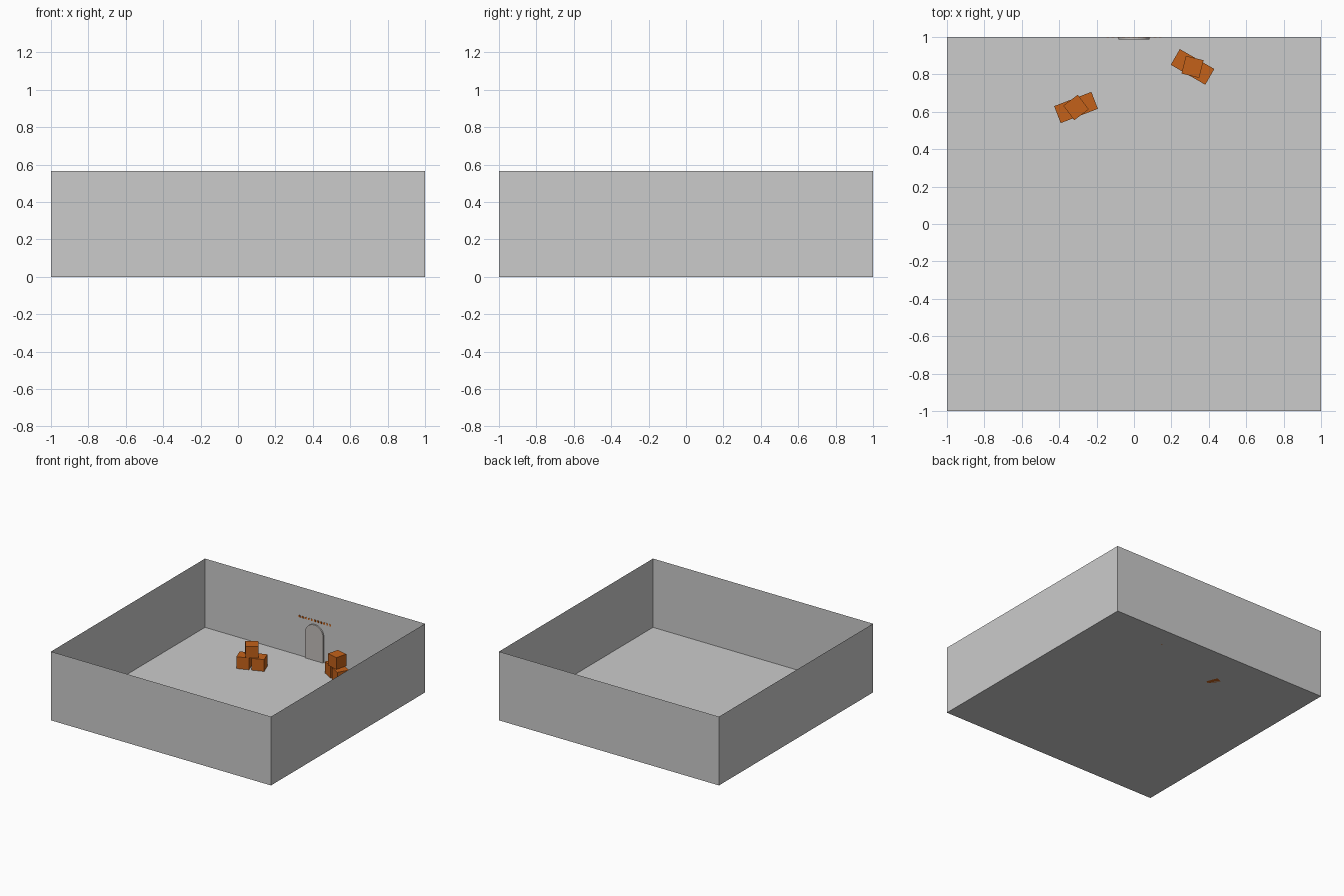
import bpy, bmesh, math
from mathutils import Matrix, Vector

if "Cube" in bpy.data.objects:
    bpy.data.objects.remove(bpy.data.objects["Cube"])

WALL_H = 0.565
BOX = 0.097


def material(name, color):
    m = bpy.data.materials.new(name)
    m.diffuse_color = color
    m.use_nodes = True
    m.node_tree.nodes["Principled BSDF"].inputs["Base Color"].default_value = m.diffuse_color
    return m


def add_object(name, bm, mat=None):
    mesh = bpy.data.meshes.new(name)
    bm.to_mesh(mesh)
    bm.free()
    ob = bpy.data.objects.new(name, mesh)
    bpy.context.collection.objects.link(ob)
    if mat:
        mesh.materials.append(mat)
    return ob


def block(name, center, size, angle=0.0, mat=None):
    bm = bmesh.new()
    bmesh.ops.create_cube(bm, size=1.0)
    bmesh.ops.transform(bm, verts=bm.verts, matrix=Matrix.Diagonal((*size, 1)))
    ob = add_object(name, bm, mat)
    ob.location = center
    ob.rotation_euler.z = angle
    return ob


def sheet(name, corners):
    bm = bmesh.new()
    bm.faces.new([bm.verts.new(c) for c in corners])
    return add_object(name, bm)


orange = material("orange_brown", (0.55, 0.12, 0.01, 1))
stone = material("warm_grey", (0.55, 0.52, 0.50, 1))

# floor and four paper-thin walls
sheet("floor", [(-1, -1, 0), (1, -1, 0), (1, 1, 0), (-1, 1, 0)])
for i, side in enumerate(("front", "right", "back", "left")):
    wall = sheet(side + "_wall", [(-1, -1, 0), (1, -1, 0), (1, -1, WALL_H), (-1, -1, WALL_H)])
    wall.rotation_euler.z = i * math.pi / 2

# arched door slab standing against the back wall
R, SPRING, DEPTH = 0.082, 0.21, 0.012
bm = bmesh.new()
outline = [(-R, 0), (R, 0)]
outline += [(R * math.cos(math.pi * i / 24), SPRING + R * math.sin(math.pi * i / 24)) for i in range(25)]
face = bm.faces.new([bm.verts.new((x, 0.999, z)) for x, z in outline])
ext = bmesh.ops.extrude_face_region(bm, geom=[face])
new_verts = [v for v in ext["geom"] if isinstance(v, bmesh.types.BMVert)]
bmesh.ops.translate(bm, verts=new_verts, vec=Vector((0, -DEPTH, 0)))
bmesh.ops.recalc_face_normals(bm, faces=bm.faces)
add_object("arched_door", bm, stone)

# row of plain flat studs above the door
for i in range(11):
    x = -0.14 + i * 0.028
    block(f"trim_stud_{i + 1}", (x, 0.998, 0.322), (0.014, 0.003, 0.016), 0, orange)


# stacks of three crates: two below, one turned on top
def crate_stack(name, x, y, base_angle, top_angle):
    off = 0.058
    a = math.radians(base_angle)
    for label, s in (("left", -1), ("right", 1)):
        block(f"{name}_{label}_crate",
              (x + s * off * math.cos(a), y + s * off * math.sin(a), BOX / 2),
              (BOX, BOX, BOX), a, orange)
    block(f"{name}_top_crate", (x, y, BOX * 1.5 + 0.001), (BOX, BOX, BOX),
          math.radians(top_angle), orange)


crate_stack("left_stack", -0.31, 0.623, 21, 37)
crate_stack("right_stack", 0.313, 0.84, -30, -14)
